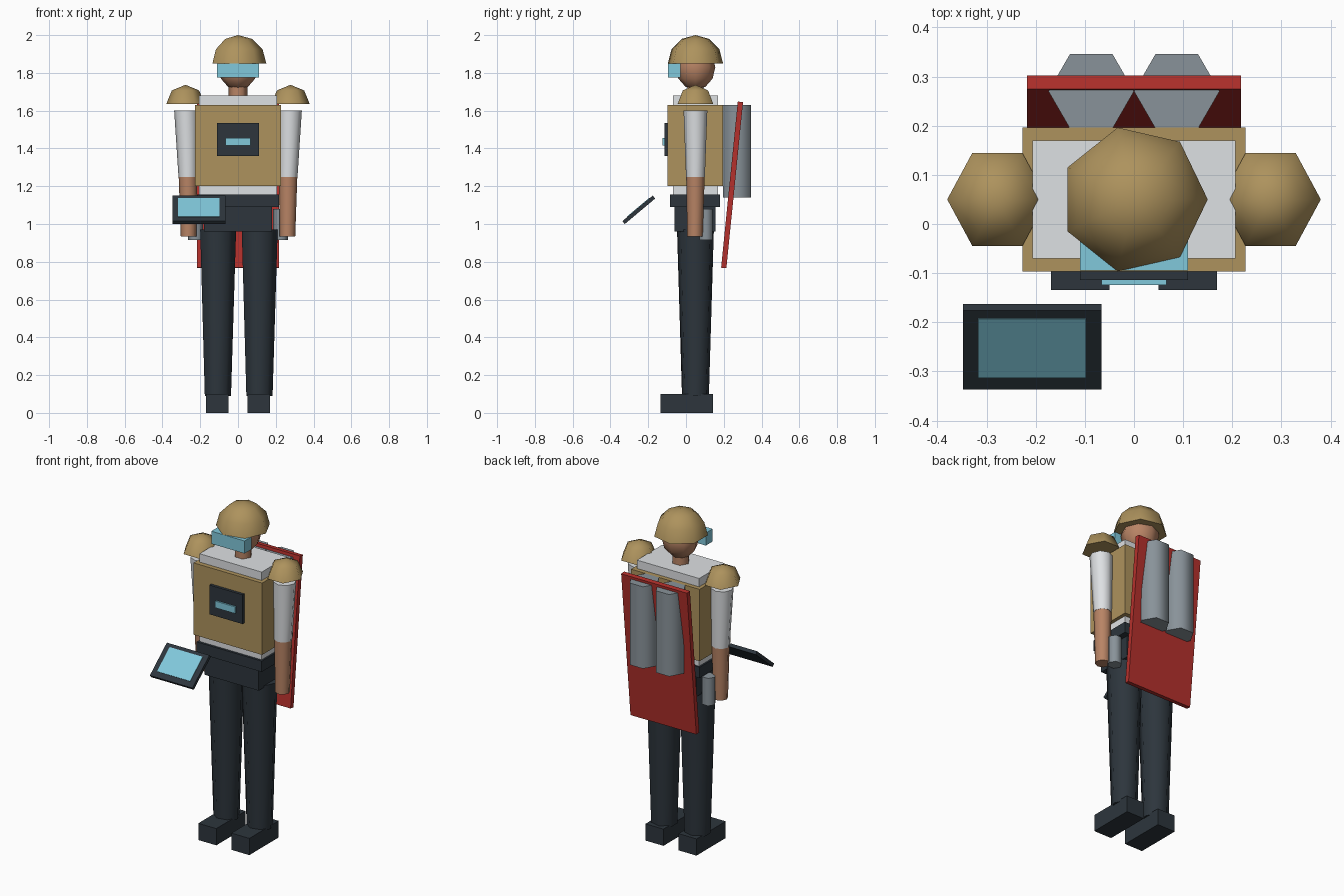
import bpy, bmesh, math
from mathutils import Matrix, Vector

cube = bpy.data.objects.get("Cube")
if cube:
    bpy.data.objects.remove(cube, do_unlink=True)


def material(name, rgb):
    m = bpy.data.materials.new(name)
    m.use_nodes = True
    m.diffuse_color = (*rgb, 1)
    m.node_tree.nodes["Principled BSDF"].inputs["Base Color"].default_value = (*rgb, 1)
    return m


TAN = material("tan_armour", (0.42, 0.29, 0.11))
DARK = material("dark_cloth", (0.026, 0.036, 0.046))
WHITE = material("white_shirt", (0.73, 0.75, 0.77))
SKIN = material("skin", (0.48, 0.23, 0.13))
CYAN = material("cyan_glass", (0.22, 0.58, 0.71))
RED = material("red_panel", (0.46, 0.03, 0.025))
GREY = material("grey_metal", (0.25, 0.29, 0.32))


def add(name, bm, mat, smooth=False):
    bmesh.ops.recalc_face_normals(bm, faces=bm.faces)
    mesh = bpy.data.meshes.new(name)
    bm.to_mesh(mesh)
    bm.free()
    mesh.materials.append(mat)
    obj = bpy.data.objects.new(name, mesh)
    bpy.context.collection.objects.link(obj)
    if smooth:
        bpy.ops.object.select_all(action="DESELECT")
        obj.select_set(True)
        bpy.context.view_layer.objects.active = obj
        bpy.ops.object.shade_smooth_by_angle(angle=math.radians(65))
    return obj


def box(name, mat, x, y, z, tilt=0.0, pivot=None):
    """Box from x, y, z ranges, optionally tilted about x around a pivot."""
    bm = bmesh.new()
    bmesh.ops.create_cube(bm, size=1)
    for v in bm.verts:
        v.co = Vector([(r[0] + r[1]) / 2 + c * (r[1] - r[0]) for c, r in zip(v.co, (x, y, z))])
    if tilt:
        bmesh.ops.rotate(bm, verts=bm.verts, cent=pivot, matrix=Matrix.Rotation(tilt, 3, "X"))
    return add(name, bm, mat)


def lathe(name, mat, rings, sides, stretch=1.0):
    """Closed skin over rings (x, y, z, radius); radius 0 makes a pole."""
    bm = bmesh.new()
    loops = []
    for x, y, z, r in rings:
        count = sides if r > 0 else 1
        angles = [2 * math.pi * i / sides for i in range(count)]
        loops.append([bm.verts.new((x + r * math.cos(a), y + r * stretch * math.sin(a), z))
                      for a in angles])
    for a, b in zip(loops, loops[1:]):
        for i in range(sides):
            j = (i + 1) % sides
            quad = [a[i % len(a)], a[j % len(a)], b[j % len(b)], b[i % len(b)]]
            bm.faces.new(list(dict.fromkeys(quad)))
    for loop in (loops[0], loops[-1]):
        if len(loop) > 2:
            bm.faces.new(loop)
    return add(name, bm, mat, smooth=True)


def arc(x, y, z, r, height, start, steps):
    """Rings from an elevation in degrees up to the pole."""
    rings = []
    for i in range(steps + 1):
        e = math.radians(start + (90 - start) * i / steps)
        radius = r * math.cos(e) if i < steps else 0
        rings.append((x, y, z + height * math.sin(e), max(radius, 0)))
    return rings


MID = 0.05  # body axis in y

# Head
lathe("helmet", TAN, arc(0, MID, 1.85, 0.15, 0.15, 0, 3), 7)
head = arc(0, MID, 1.83, 0.105, 0.12, -90, 6)
head[0] = (0, MID, 1.71, 0)
lathe("head", SKIN, head, 8)
lathe("neck", SKIN, [(0, MID, 1.65, 0.05), (0, MID, 1.76, 0.05)], 6)
box("visor", CYAN, (-0.11, 0.11), (-0.095, -0.03), (1.775, 1.85))

# Torso
box("shirt", WHITE, (-0.206, 0.206), (-0.07, 0.17), (1.14, 1.68))
box("vest", TAN, (-0.227, 0.227), (-0.097, 0.196), (1.2, 1.63))
box("belt", DARK, (-0.216, 0.216), (-0.084, 0.18), (1.09, 1.155))
box("hips", DARK, (-0.18, 0.18), (-0.062, 0.157), (0.96, 1.09))
box("chest_panel", DARK, (-0.11, 0.11), (-0.114, -0.095), (1.36, 1.535))
box("chest_screen", CYAN, (-0.066, 0.066), (-0.124, -0.114), (1.415, 1.455))

# Limbs, pads and side items
for side, s in (("left", 1), ("right", -1)):
    lathe(side + "_shoulder_pad", TAN, arc(s * 0.278, MID, 1.635, 0.102, 0.102, 0, 2), 6, 1.07)
    lathe(side + "_sleeve", WHITE, [(s * 0.265, MID, 1.25, 0.05), (s * 0.275, MID, 1.6, 0.063)], 8)
    lathe(side + "_forearm", SKIN, [(s * 0.262, MID - 0.003, 0.935, 0.041),
                                    (s * 0.265, MID, 1.25, 0.049)], 8)
    lathe(side + "_leg", DARK, [(s * 0.11, MID, 0.09, 0.073), (s * 0.11, MID, 0.97, 0.1)], 7)
    box(side + "_boot", DARK, sorted((s * 0.05, s * 0.169)), (-0.134, 0.142), (0, 0.1))
    lathe(side + "_canister", GREY, [(s * 0.225, 0.105, 0.915, 0.04),
                                     (s * 0.225, 0.105, 1.08, 0.04)], 6)
    lathe(side + "_tank", GREY, [(s * 0.087, 0.27, 1.14, 0.087), (s * 0.087, 0.27, 1.63, 0.087)], 6)

# Tilted back panel
back = (0, 0.244, 1.207)
box("back_panel", RED, (-0.218, 0.218), (0.23, 0.258), (0.765, 1.649), -0.1, back)

# Tilted tablet with screen
hand = (-0.207, -0.25, 1.075)
tilt = math.radians(40)
box("tablet", DARK, (-0.348, -0.066), (-0.355, -0.145), (1.065, 1.085), tilt, hand)
box("tablet_screen", CYAN, (-0.317, -0.098), (-0.322, -0.166), (1.084, 1.088), tilt, hand)
